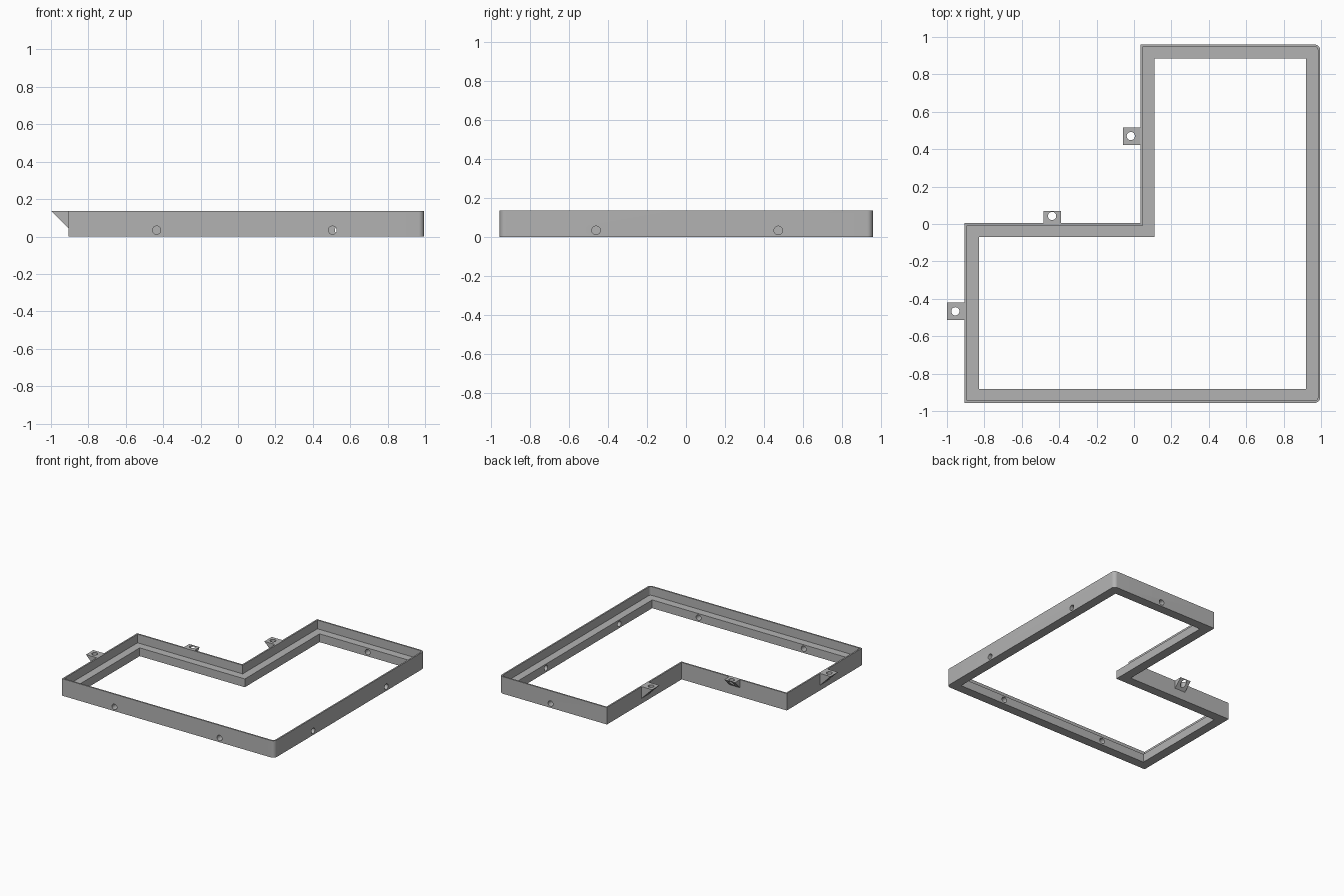
import bpy, bmesh, math
from mathutils import Matrix, Vector

cube = bpy.data.objects.get("Cube")
if cube:
    bpy.data.objects.remove(cube, do_unlink=True)

HEIGHT, LEDGE_Z = 0.137, 0.067
LIP, LEDGE, RADIUS = 0.012, 0.075, 0.03
LEFT, RIGHT, FRONT, BACK = -0.905, 0.995, -0.957, 0.96
NOTCH_X, NOTCH_Y = 0.035, 0.005
HOLE_R, HOLE_Z = 0.022, 0.034

grey = bpy.data.materials.new("plain grey")
grey.use_nodes = True
colour = (0.45, 0.45, 0.45, 1)
grey.diffuse_color = colour
grey.node_tree.nodes["Principled BSDF"].inputs["Base Color"].default_value = colour


def make_object(name, bm):
    bmesh.ops.remove_doubles(bm, verts=bm.verts, dist=1e-5)
    bmesh.ops.recalc_face_normals(bm, faces=bm.faces)
    mesh = bpy.data.meshes.new(name)
    bm.to_mesh(mesh)
    bm.free()
    mesh.materials.append(grey)
    obj = bpy.data.objects.new(name, mesh)
    bpy.context.collection.objects.link(obj)
    return obj


def drill(obj, holes, depth):
    """Cut round holes, each given as a centre and an axis."""
    bm = bmesh.new()
    for centre, axis in holes:
        turn = Vector(axis).to_track_quat('Z', 'Y').to_matrix().to_4x4()
        bmesh.ops.create_cone(bm, cap_ends=True, segments=32, radius1=HOLE_R,
                              radius2=HOLE_R, depth=depth,
                              matrix=Matrix.Translation(centre) @ turn)
    cutter = make_object("hole_cutter", bm)
    cutter.hide_render = True
    mod = obj.modifiers.new("holes", 'BOOLEAN')
    mod.operation, mod.solver, mod.object = 'DIFFERENCE', 'EXACT', cutter
    for other in bpy.context.selected_objects:
        other.select_set(False)
    bpy.context.view_layer.objects.active = obj
    obj.select_set(True)
    bpy.ops.object.modifier_apply(modifier=mod.name)
    bpy.data.objects.remove(cutter, do_unlink=True)
    bpy.ops.object.shade_smooth_by_angle(angle=math.radians(30))


def outline(inset):
    """L-shaped outline, moved inward, rounded at the two right-hand corners."""
    l, r = LEFT + inset, RIGHT - inset
    f, b = FRONT + inset, BACK - inset
    nx, ny = NOTCH_X + inset, NOTCH_Y - inset
    radius = max(RADIUS - inset, 0)

    def arc(cx, cy, start):
        angles = [math.radians(start + 90 * i / 8) for i in range(9)]
        return [(cx + radius * math.cos(a), cy + radius * math.sin(a)) for a in angles]

    return ([(l, f)] + arc(r - radius, f + radius, -90) + arc(r - radius, b - radius, 0)
            + [(nx, b), (nx, ny), (l, ny)])


# Frame: thin lip above a wide inner ledge
bm = bmesh.new()
section = [(0, 0), (0, HEIGHT), (LIP, HEIGHT), (LIP, LEDGE_Z), (LEDGE, LEDGE_Z), (LEDGE, 0)]
rings = [[bm.verts.new((x, y, z)) for x, y in outline(inset)] for inset, z in section]
count = len(rings[0])
for a, b in zip(rings, rings[1:] + rings[:1]):
    for i in range(count):
        j = (i + 1) % count
        bm.faces.new((a[i], a[j], b[j], b[i]))
frame = make_object("frame", bm)

# Side holes through the ledge
drill(frame, [
    ((-0.435, FRONT, HOLE_Z), (0, 1, 0)),
    ((0.505, FRONT, HOLE_Z), (0, 1, 0)),
    ((0.54, BACK, HOLE_Z), (0, 1, 0)),
    ((RIGHT, -0.462, HOLE_Z), (1, 0, 0)),
    ((RIGHT, 0.474, HOLE_Z), (1, 0, 0)),
], 0.3)


# Wedge-shaped mounting tabs, each with an upright hole
def mounting_tab(name, origin, angle, reach, hole_at):
    place = Matrix.Translation(origin) @ Matrix.Rotation(math.radians(angle), 4, 'Z')
    bm = bmesh.new()
    sides = []
    for y in (-0.047, 0.047):
        profile = [(0, HEIGHT), (reach, HEIGHT), (0, HEIGHT - reach)]
        sides.append([bm.verts.new(place @ Vector((x, y, z))) for x, z in profile])
        bm.faces.new(sides[-1])
    for i in range(3):
        j = (i + 1) % 3
        bm.faces.new((sides[0][i], sides[0][j], sides[1][j], sides[1][i]))
    tab = make_object(name, bm)
    drill(tab, [(place @ Vector((hole_at, 0, HEIGHT / 2)), (0, 0, 1))], 0.5)


mounting_tab("left_tab", (LEFT, -0.467, 0), 180, 0.095, 0.05)
mounting_tab("notch_back_tab", (-0.438, NOTCH_Y, 0), 90, 0.065, 0.038)
mounting_tab("notch_side_tab", (NOTCH_X, 0.47, 0), 180, 0.095, 0.052)
